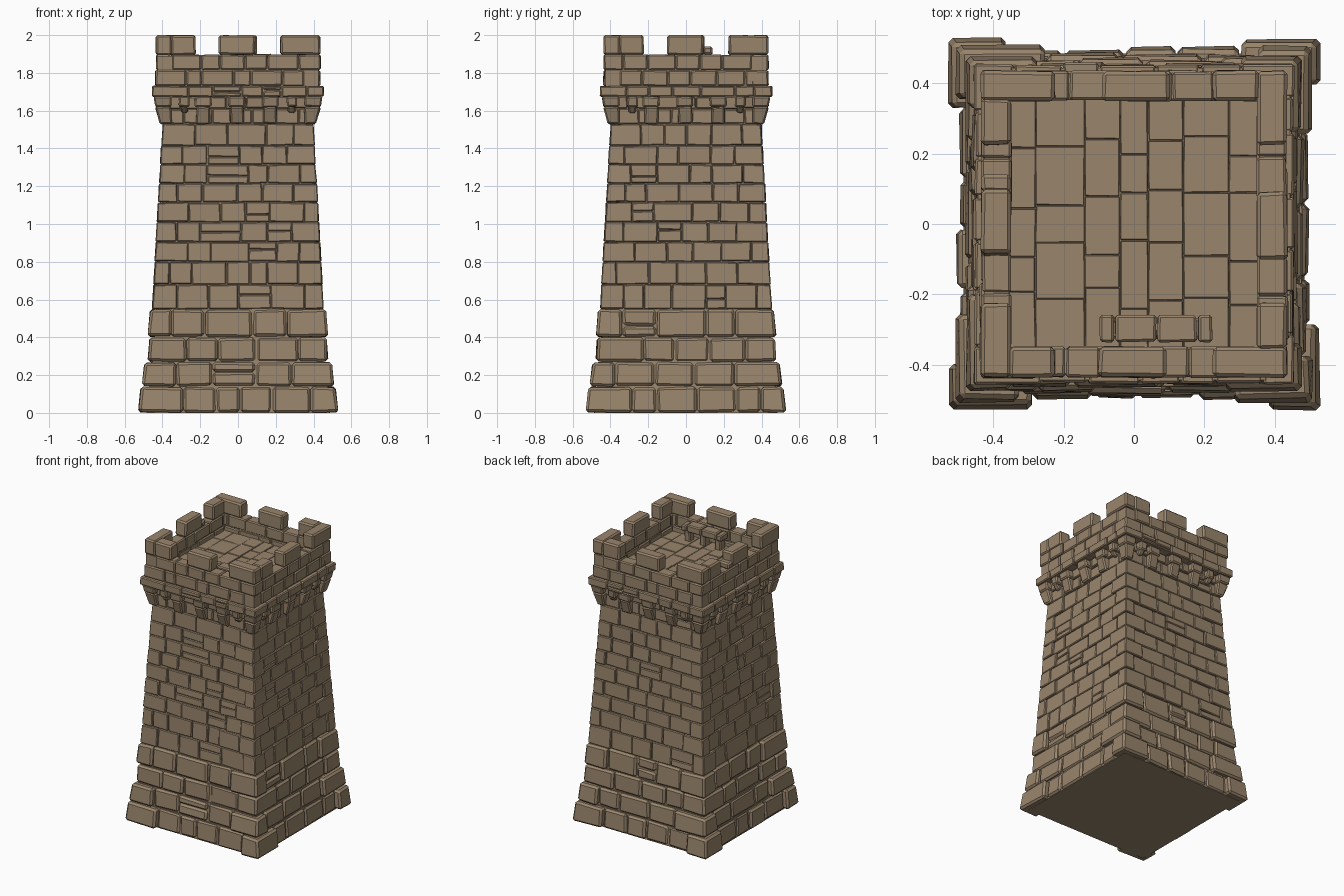
import bpy
import bmesh
import random
from math import pi
from mathutils import Matrix

random.seed(7)
cube = bpy.data.objects.get("Cube")
if cube:
    bpy.data.objects.remove(cube, do_unlink=True)

stone_mat = bpy.data.materials.new("Warm brown stone")
stone_mat.use_nodes = True
COLOR = (0.32, 0.235, 0.15, 1)
stone_mat.diffuse_color = COLOR
stone_mat.node_tree.nodes["Principled BSDF"].inputs["Base Color"].default_value = COLOR


def rnd(a):
    return random.uniform(-a, a)


def block(bm, side, u, out, z, jitter=0.003, shift=0.0):
    """Box on one of four sides: u range, (inner, bottom outer, top outer), z range.
    shift slides the top of the high-u end outward or inward."""
    verts = bmesh.ops.create_cube(bm, size=1)["verts"]
    for v in verts:
        right, front, top = v.co.x > 0, v.co.y < 0, v.co.z > 0
        depth = (out[2] if top else out[1]) if front else out[0]
        x = u[right] + (shift if right and top else 0) + rnd(jitter)
        y = depth + (rnd(jitter) if front else 0)
        zz = min(max(z[top] + rnd(jitter), 0), 2)
        v.co = (x, -y, zz)
    bmesh.ops.transform(bm, matrix=Matrix.Rotation(side * pi / 2, 4, "Z"), verts=verts)


def corner(bm, side, a, b, lo, hi, z, jitter):
    """Tapered cornerstone at the high-u end of a side."""
    verts = bmesh.ops.create_cube(bm, size=1)["verts"]
    for v in verts:
        o = hi if v.co.z > 0 else lo
        x = o if v.co.x > 0 else lo - a
        y = o if v.co.y < 0 else lo - b
        v.co = (x + rnd(jitter), -y + rnd(jitter),
                max(z[v.co.z > 0] + rnd(jitter), 0))
    bmesh.ops.transform(bm, matrix=Matrix.Rotation(side * pi / 2, 4, "Z"), verts=verts)


def splits(start, end, size):
    """Cut a span into uneven stone lengths."""
    n = max(1, round((end - start) / size))
    step = (end - start) / n
    cuts = [start] + [start + step * (i + rnd(0.25)) for i in range(1, n)] + [end]
    return list(zip(cuts, cuts[1:]))


def finish(name, bm, bevel):
    mesh = bpy.data.meshes.new(name)
    bmesh.ops.recalc_face_normals(bm, faces=bm.faces)
    bm.to_mesh(mesh)
    bm.free()
    mesh.materials.append(stone_mat)
    obj = bpy.data.objects.new(name, mesh)
    bpy.context.collection.objects.link(obj)
    if bevel:
        mod = obj.modifiers.new("Worn edges", "BEVEL")
        mod.width = bevel
        mod.segments = 1
        mod.limit_method = "ANGLE"
    return obj


def courses(name, levels, length, quoin, gap, jitter, bevel, proud):
    """Stone courses; each level is (z0, z1, wall half width, corner low, corner high)."""
    bm = bmesh.new()
    for i, (z0, z1, wall, lo, hi) in enumerate(levels):
        a = [quoin * random.uniform(0.8, 1.2) * (1.25 if i % 2 else 0.8) for _ in range(4)]
        b = [quoin * random.uniform(0.8, 1.2) * (0.8 if i % 2 else 1.25) for _ in range(4)]
        zr = (z0 + gap, z1 - gap)
        lean = (hi - lo) * 0.7
        for s in range(4):
            corner(bm, s, a[s], b[s], lo, hi, zr, jitter)
            for u0, u1 in splits(-lo + b[s - 1], lo - a[s], length):
                o = wall + random.choice((0, 0, 0, proud)) + rnd(0.003)
                mid = (z0 + z1) / 2 + rnd(0.015)
                rows = [(z0, mid), (mid, z1)] if random.random() < 0.12 else [(z0, z1)]
                for r0, r1 in rows:
                    t0, t1 = (r0 - z0) / (z1 - z0), (r1 - z0) / (z1 - z0)
                    block(bm, s, (u0 + gap, u1 - gap),
                          (wall - 0.06, o + lean * t0, o + lean * t1),
                          (r0 + gap, r1 - gap), jitter)
    return finish(name, bm, bevel)


# Stepped base and tapering shaft
base = [(0, 0.14, 0.497, 0.528, 0.515), (0.14, 0.27, 0.482, 0.508, 0.495),
        (0.27, 0.4, 0.465, 0.476, 0.468), (0.4, 0.55, 0.455, 0.477, 0.465)]
courses("base_stones", base, 0.19, 0.19, 0.003, 0.004, 0.013, 0.008)

edges = [0.55, 0.68, 0.8, 0.905, 1.01, 1.115, 1.215, 1.315, 1.415, 1.53]
shaft = []
for z0, z1 in zip(edges, edges[1:]):
    w0, w1 = (0.454 - 0.055 * (z - 0.55) / 0.98 for z in (z0, z1))
    shaft.append((z0, z1, w0 - 0.012, w0, w1))
courses("shaft_stones", shaft, 0.15, 0.12, 0.0012, 0.003, 0.005, 0.005)
courses("wall_behind_corbels", [(1.53, 1.61, 0.39, 0.395, 0.395),
                                (1.61, 1.675, 0.398, 0.40, 0.405)],
        0.13, 0.1, 0.0015, 0.003, 0.005, 0.004)

# Solid core that fills the joints
bm = bmesh.new()
for z0, z1, wall, lo, hi in base + shaft + [(1.53, 1.77, 0.395, 0, 0)]:
    w0 = wall - 0.012
    w1 = w0 + (hi - lo) * 0.7
    verts = bmesh.ops.create_cube(bm, size=2)["verts"]
    for v in verts:
        w = w1 if v.co.z > 0 else w0
        v.co = (v.co.x * w, v.co.y * w, z1 if v.co.z > 0 else z0)
finish("tower_core", bm, 0)

# Sloping corbels under the ledge
bm = bmesh.new()
for s in range(4):
    for u in (-0.285, -0.185, -0.005, 0.17, 0.285):
        w = 0.036 if abs(u) < 0.25 else 0.02
        low = 1.53 if abs(u) < 0.25 else 1.59
        block(bm, s, (u - w, u + w), (0.36, 0.41, 0.437), (low, 1.62), 0.004)
        block(bm, s, (u - w - 0.008, u + w + 0.008), (0.36, 0.437, 0.442), (1.62, 1.675), 0.003)
    corner(bm, s, 0.06, 0.06, 0.412, 0.437, (1.53, 1.62), 0.003)
    corner(bm, s, 0.085, 0.085, 0.437, 0.446, (1.62, 1.675), 0.002)
finish("corbels", bm, 0.008)

# Projecting ledge
courses("ledge_stones", [(1.672, 1.732, 0.452, 0.455, 0.455)],
        0.13, 0.13, 0.002, 0.002, 0.007, 0.003)
bm = bmesh.new()
for s in range(4):
    block(bm, s, (-0.443, 0.443), (0.34, 0.443, 0.443), (1.676, 1.728), 0)
    block(bm, s, (-0.425, 0.425), (0.355, 0.425, 0.425), (1.72, 1.89), 0)
finish("parapet_core", bm, 0)

# Parapet wall, with full-depth stones
bm = bmesh.new()
INNER, OUTER = 0.35, 0.435
for row, (z0, z1) in enumerate(((1.73, 1.815), (1.815, 1.897))):
    for s in range(4):
        end = OUTER if (s + row) % 2 else INNER
        start = -INNER if (s + row) % 2 else -OUTER
        for u0, u1 in splits(start, end, 0.14):
            o = OUTER + rnd(0.004)
            block(bm, s, (u0 + 0.0015, u1 - 0.0015), (INNER + rnd(0.003), o, o),
                  (z0 + 0.001, z1 - 0.001), 0.002)
finish("parapet_stones", bm, 0.007)

# Merlons: four wrapped corners and one in the middle of each side
bm = bmesh.new()
for s in range(4):
    tilt = {3: -0.005}.get(s, 0)
    block(bm, s, (-0.1, 0.09), (INNER, OUTER, OUTER), (1.895, 2), 0.003, tilt)
    block(bm, s, (0.225, 0.435), (INNER, OUTER, OUTER), (1.895, 2), 0.003)
    block(bm, s, (-0.355, -0.225), (INNER, OUTER, OUTER), (1.895, 2), 0.003)
# Broken sloping shoulder on one merlon
block(bm, 3, (-0.14, -0.09), (INNER, OUTER, OUTER), (1.895, 1.94), 0.003)
finish("merlons", bm, 0.01)

# Paved roof floor
bm = bmesh.new()
for x0, x1 in ((-0.36, -0.28), (-0.28, -0.14), (-0.14, -0.04), (-0.04, 0.04),
               (0.04, 0.14), (0.14, 0.27), (0.27, 0.36)):
    for y0, y1 in splits(-0.36, 0.36, 0.15):
        top = 1.78 + rnd(0.003)
        block(bm, 0, (x0 + 0.0008, x1 - 0.0008), (-y1 + 0.0008, -y0 - 0.0008, -y0 - 0.0008),
              (1.73, top), 0.0015)
finish("roof_floor", bm, 0.002)

# Low stone bench behind the front wall
bm = bmesh.new()
for u0, u1, top in ((-0.1, -0.055, 1.895), (-0.055, 0.065, 1.9),
                    (0.065, 0.18, 1.9), (0.18, 0.225, 1.89)):
    block(bm, 0, (u0 + 0.002, u1 - 0.002), (0.258, 0.335, 0.335), (1.85, top), 0.002)
for u in (-0.06, 0.06, 0.18):
    block(bm, 0, (u - 0.022, u + 0.022), (0.268, 0.325, 0.325), (1.77, 1.855), 0.002)
finish("stone_bench", bm, 0.007)
